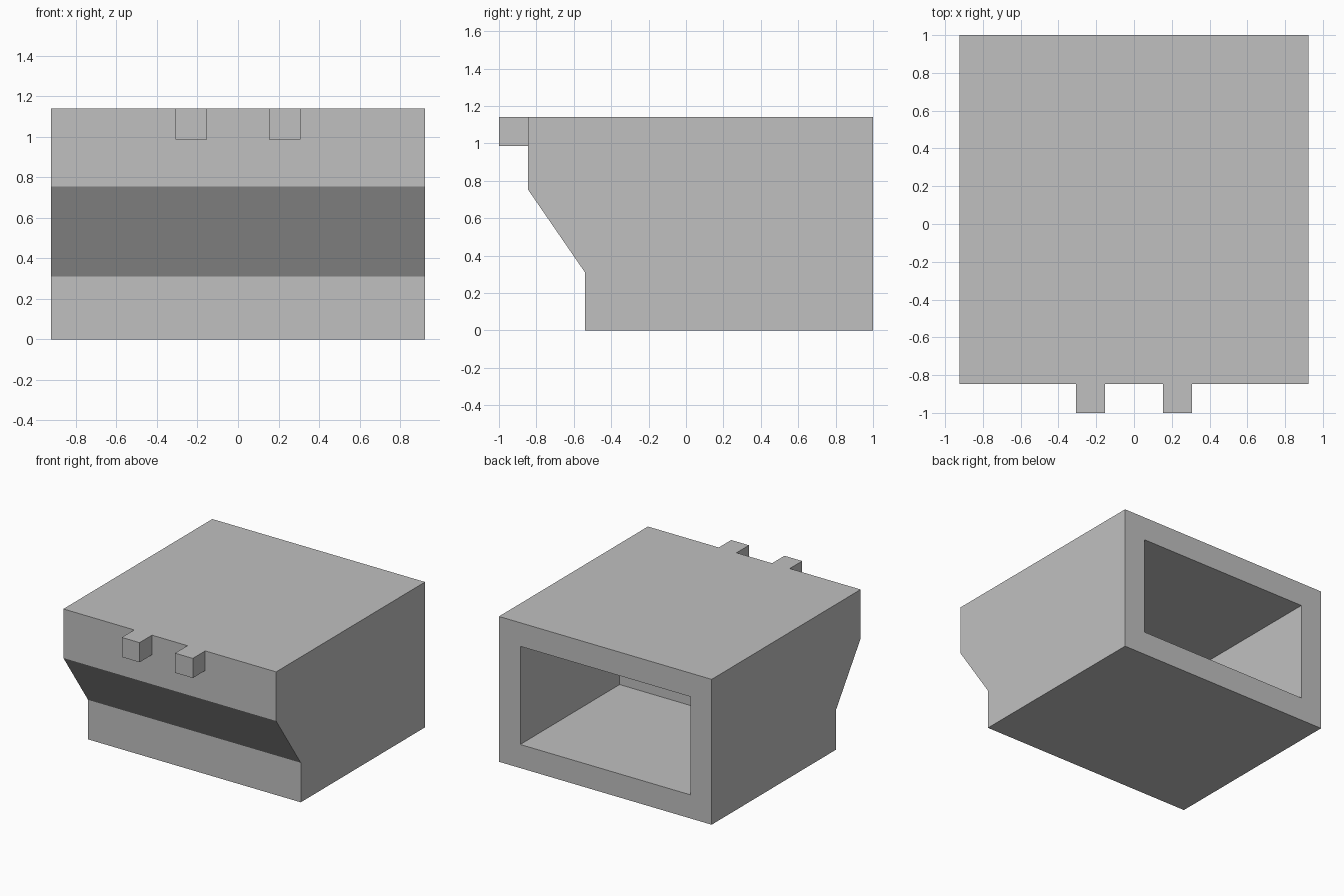
import bpy
import bmesh
from mathutils import Matrix, Vector

default_cube = bpy.data.objects.get("Cube")
if default_cube:
    bpy.data.objects.remove(default_cube, do_unlink=True)

HALF_WIDTH = 0.923
HEIGHT = 1.14
FRONT = -0.846
WALL = 0.185
CAVITY_DEPTH = 1.231
TAB = 0.154

grey = bpy.data.materials.new("plain grey")
grey.use_nodes = True
colour = (0.53, 0.53, 0.53, 1)
grey.diffuse_color = colour
grey.node_tree.nodes["Principled BSDF"].inputs["Base Color"].default_value = colour


def add_object(name, bm):
    bmesh.ops.recalc_face_normals(bm, faces=bm.faces)
    mesh = bpy.data.meshes.new(name)
    bm.to_mesh(mesh)
    bm.free()
    mesh.materials.append(grey)
    obj = bpy.data.objects.new(name, mesh)
    bpy.context.collection.objects.link(obj)
    return obj


# Housing: side profile (y, z) extruded across the width
profile = [(-0.54, 0), (1, 0), (1, HEIGHT), (FRONT, HEIGHT), (FRONT, 0.755), (-0.54, 0.31)]
bm = bmesh.new()
side = bm.faces.new([bm.verts.new((-HALF_WIDTH, y, z)) for y, z in profile])
extruded = bmesh.ops.extrude_face_region(bm, geom=[side])["geom"]
bmesh.ops.translate(bm, vec=(2 * HALF_WIDTH, 0, 0),
                    verts=[g for g in extruded if isinstance(g, bmesh.types.BMVert)])
bmesh.ops.recalc_face_normals(bm, faces=bm.faces)

# Pocket: inset the rear face and push it inwards
rear = max(bm.faces, key=lambda f: f.normal.y)
bmesh.ops.inset_region(bm, faces=[rear], thickness=WALL, use_even_offset=True)
pocket = bmesh.ops.extrude_discrete_faces(bm, faces=[rear])["faces"][0]
bmesh.ops.translate(bm, vec=(0, -CAVITY_DEPTH, 0), verts=pocket.verts)
add_object("housing", bm)

# Two square tabs on the upper front edge
for name, sign in (("left_tab", 1), ("right_tab", -1)):
    bm = bmesh.new()
    bmesh.ops.create_cube(bm, size=TAB, matrix=Matrix.Translation(
        Vector((sign * 1.5 * TAB, FRONT - TAB / 2, HEIGHT - TAB / 2))))
    add_object(name, bm)
